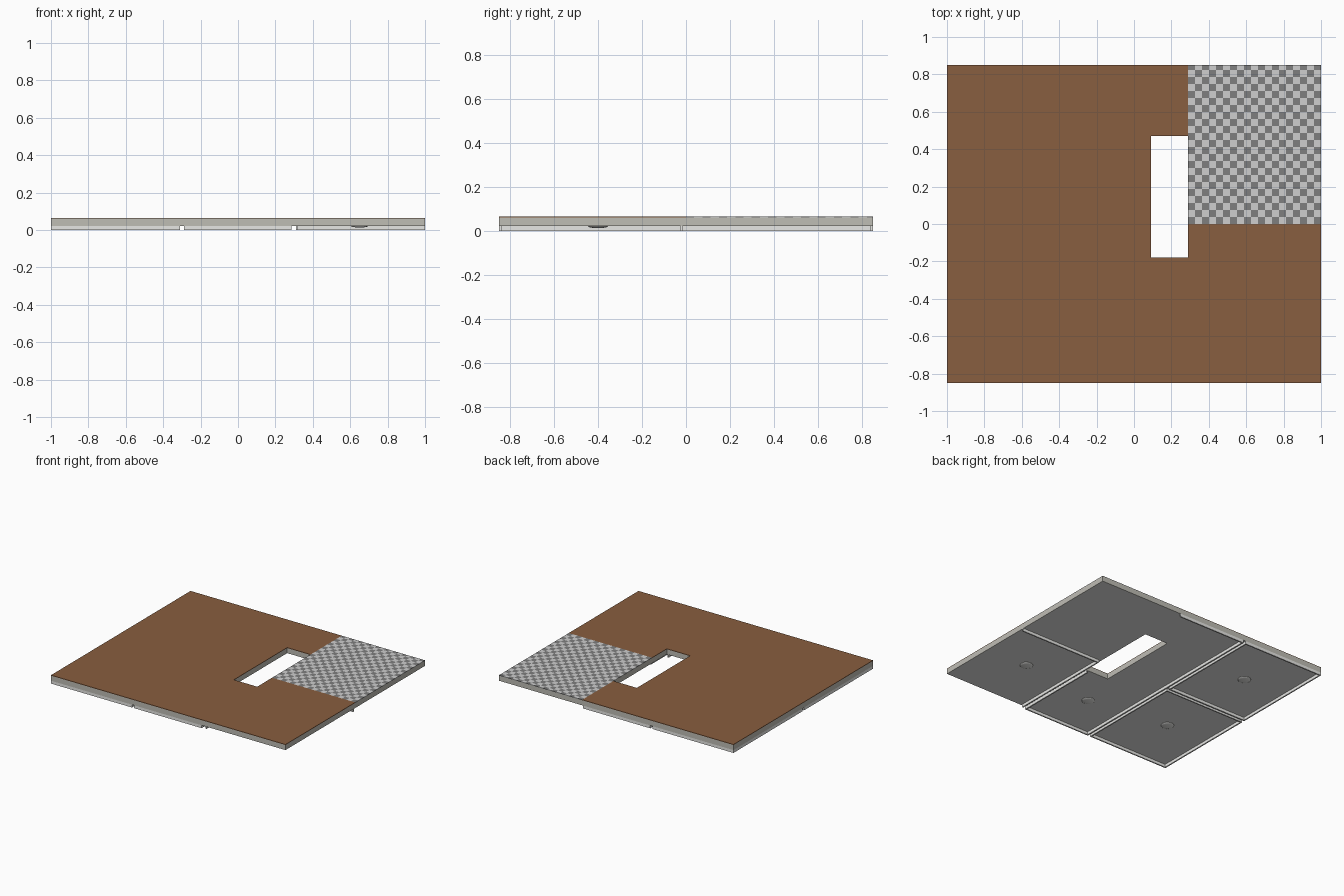
import bpy, bmesh, math
from mathutils import Matrix

if "Cube" in bpy.data.objects:
    bpy.data.objects.remove(bpy.data.objects["Cube"])


def material(name, rgb):
    m = bpy.data.materials.new(name)
    m.diffuse_color = (*rgb, 1)
    m.use_nodes = True
    m.node_tree.nodes["Principled BSDF"].inputs["Base Color"].default_value = m.diffuse_color
    return m


WOOD = material("brown floor", (0.25, 0.112, 0.05))
CONCRETE = material("concrete grey", (0.52, 0.51, 0.46))
WHITE = material("off white", (0.80, 0.80, 0.78))
TILE_LIGHT = material("light tile", (0.62, 0.62, 0.62))
TILE_DARK = material("dark tile", (0.21, 0.21, 0.21))

Z_CEIL, Z_FLOOR, Z_TOP = 0.022, 0.061, 0.065


def finish(name, bm, mats):
    bmesh.ops.recalc_face_normals(bm, faces=bm.faces)
    me = bpy.data.meshes.new(name)
    bm.to_mesh(me)
    bm.free()
    for m in mats:
        me.materials.append(m)
    ob = bpy.data.objects.new(name, me)
    bpy.context.collection.objects.link(ob)
    return ob


def plan(name, xs, ys, z0, z1, keep, mats, rule=None):
    """Extrude the kept cells of a plan grid into one solid."""
    bm = bmesh.new()
    v = [[bm.verts.new((x, y, z0)) for y in ys] for x in xs]
    for i in range(len(xs) - 1):
        for j in range(len(ys) - 1):
            if keep(i, j):
                bm.faces.new((v[i][j], v[i + 1][j], v[i + 1][j + 1], v[i][j + 1]))
    loose = [w for w in bm.verts if not w.link_faces]
    bmesh.ops.delete(bm, geom=loose, context='VERTS')
    base = list(bm.faces)
    ext = bmesh.ops.extrude_face_region(bm, geom=base, use_keep_orig=True)
    top = [g for g in ext["geom"] if isinstance(g, bmesh.types.BMVert)]
    bmesh.ops.translate(bm, verts=top, vec=(0, 0, z1 - z0))
    bmesh.ops.recalc_face_normals(bm, faces=bm.faces)
    if rule:
        for f in bm.faces:
            f.material_index = rule(f)
    return finish(name, bm, mats)


def box(name, x0, x1, y0, y1, z0, z1, mat):
    return plan(name, (x0, x1), (y0, y1), z0, z1, lambda i, j: True, [mat])


# Structural slab with the stair opening, its underside painted as ceiling
plan("slab", (-1, 0.09, 0.29, 1), (-0.85, -0.18, 0.47, 0.85), Z_CEIL, Z_FLOOR,
     lambda i, j: (i, j) != (1, 1), [CONCRETE, WHITE],
     lambda f: 1 if f.normal.z < -0.5 else 0)

# Brown floor covering around the opening and the tiled corner
plan("wood_floor", (-1, 0.09, 0.29, 1), (-0.85, -0.18, 0, 0.47, 0.85), Z_FLOOR, Z_TOP,
     lambda i, j: not (i == 1 and j in (1, 2)) and not (i == 2 and j >= 2), [WOOD])

# Checkered tiles
N = 19
CELL = 0.71 / N
tile_x = [0.29 + CELL * i for i in range(N + 1)]
tile_y = [CELL * j for j in range(23)] + [0.85]


def checker(f):
    c = f.calc_center_median() - f.normal * 0.005
    return (math.floor((c.x - 0.29) / CELL) + math.floor(c.y / CELL)) % 2


plan("tiled_floor", tile_x, tile_y, Z_FLOOR, Z_TOP, lambda i, j: True,
     [TILE_DARK, TILE_LIGHT], checker)


# Short wall strips hanging below the slab
T = 0.01


def room_frame(name, x0, x1, y0, y1):
    plan(name, (x0, x0 + T, x1 - T, x1), (y0, y0 + T, y1 - T, y1), 0, Z_CEIL,
         lambda i, j: (i, j) != (1, 1), [WHITE])


room_frame("front_left_room_walls", -1, -0.31, -0.85, -0.01)
room_frame("back_left_room_walls", -1, -0.31, 0.01, 0.85)

for name, x0, x1, y0, y1 in (
        ("hall_left_wall", -0.29, -0.29 + T, -0.85, 0.85),
        ("hall_front_wall", -0.29 + T, 0.285, -0.85, -0.85 + T),
        ("hall_back_wall", -0.29 + T, 0.285, 0.85 - T, 0.85),
        ("hall_right_wall", 0.285 - T, 0.285, -0.85 + T, -0.18),
        ("front_right_room_back_wall", 0.31, 1, -0.025, -0.015),
        ("front_right_room_side_wall", 0.31, 0.31 + T, -0.84, -0.025)):
    box(name, x0, x1, y0, y1, 0, Z_CEIL, WHITE)

# Shallow domed ceiling lights
for n, (x, y) in enumerate(((-0.65, -0.41), (-0.65, 0.43), (0, -0.5), (0.65, -0.4))):
    bm = bmesh.new()
    bmesh.ops.create_uvsphere(bm, u_segments=24, v_segments=12, radius=1)
    bmesh.ops.bisect_plane(bm, geom=bm.verts[:] + bm.edges[:] + bm.faces[:],
                           plane_co=(0, 0, 0.001), plane_no=(0, 0, 1), clear_outer=True)
    bm.transform(Matrix.Translation((x, y, Z_CEIL)) @ Matrix.Diagonal((0.046, 0.046, 0.009, 1)))
    for f in bm.faces:
        f.smooth = True
    finish(f"ceiling_light_{n + 1}", bm, [WHITE])
